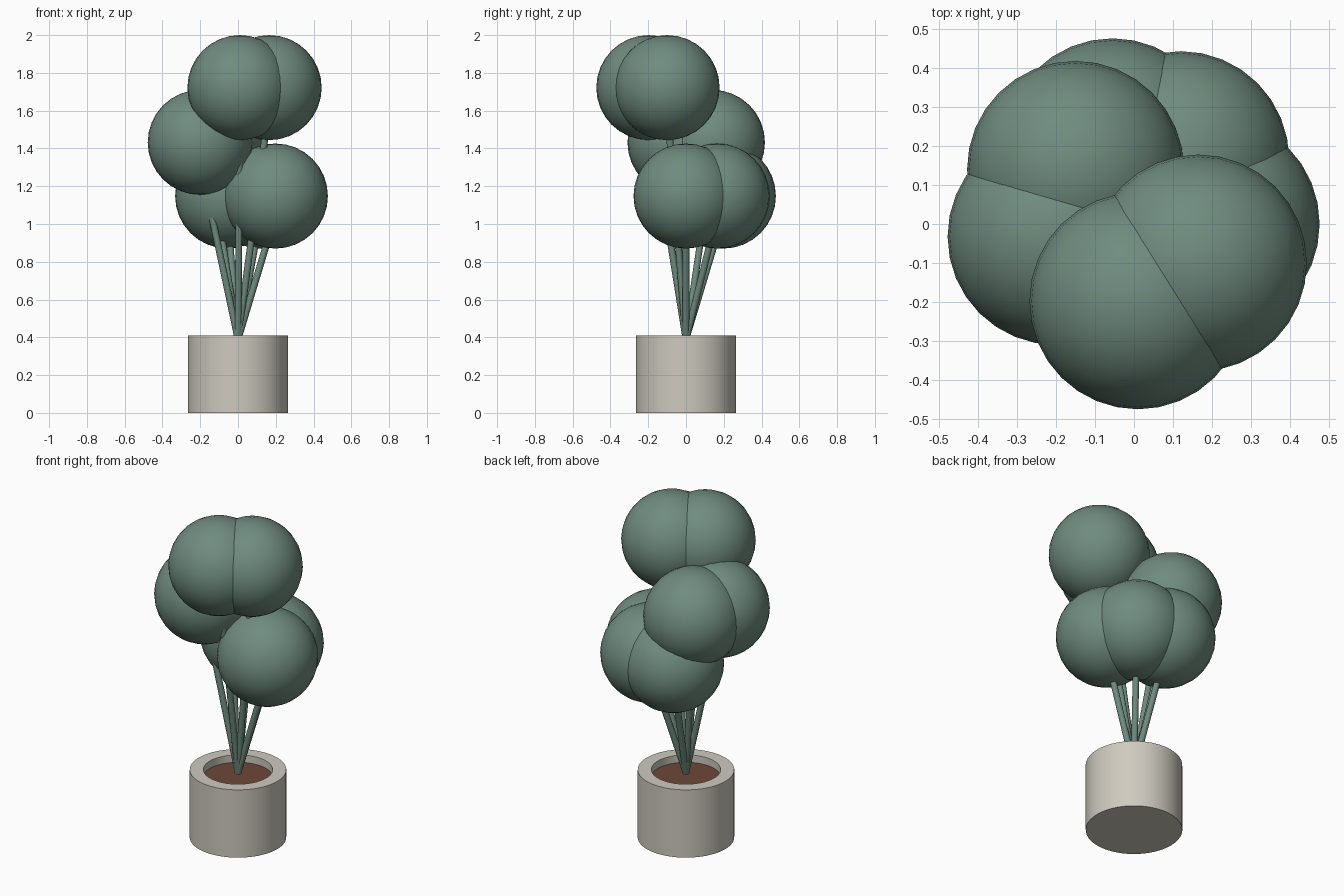
import bpy, bmesh, math
from mathutils import Vector

cube = bpy.data.objects.get("Cube")
if cube:
    bpy.data.objects.remove(cube, do_unlink=True)


def material(name, rgb):
    m = bpy.data.materials.new(name)
    m.use_nodes = True
    m.diffuse_color = (*rgb, 1)
    bsdf = next(n for n in m.node_tree.nodes if n.type == 'BSDF_PRINCIPLED')
    bsdf.inputs["Base Color"].default_value = (*rgb, 1)
    return m


green = material("leaf green", (0.16, 0.26, 0.21))
stone = material("pale stone", (0.62, 0.59, 0.52))
brown = material("soil brown", (0.15, 0.065, 0.04))


def finish(obj, name, mat):
    obj.name = name
    obj.data.materials.append(mat)
    bpy.ops.object.shade_smooth_by_angle(angle=math.radians(35))
    return obj


def lathe(name, profile, mat, steps=48):
    """Spin a radius/height profile around the z axis."""
    bm = bmesh.new()
    verts = [bm.verts.new((r, 0, z)) for r, z in profile]
    edges = [bm.edges.new(pair) for pair in zip(verts, verts[1:])]
    bmesh.ops.spin(bm, geom=verts + edges, cent=(0, 0, 0), axis=(0, 0, 1),
                   angle=math.tau, steps=steps)
    bmesh.ops.remove_doubles(bm, verts=bm.verts, dist=1e-4)
    bmesh.ops.recalc_face_normals(bm, faces=bm.faces)
    mesh = bpy.data.meshes.new(name)
    bm.to_mesh(mesh)
    bm.free()
    obj = bpy.data.objects.new(name, mesh)
    bpy.context.collection.objects.link(obj)
    bpy.ops.object.select_all(action='DESELECT')
    obj.select_set(True)
    bpy.context.view_layer.objects.active = obj
    return finish(obj, name, mat)


# Thick-walled pot and the soil inside it
lathe("pot", [(0, 0), (0.265, 0), (0.265, 0.41), (0.19, 0.41),
              (0.19, 0.33), (0, 0.33)], stone)
bpy.ops.mesh.primitive_cylinder_add(vertices=48, radius=0.19, depth=0.06,
                                    location=(0, 0, 0.335))
finish(bpy.context.object, "soil", brown)

# Foliage balls in three tiers, each on its own stem
RADIUS = 0.278
tiers = {
    "top": (1.722, [(0.01, -0.197), (0.165, -0.1)]),
    "middle": (1.432, [(-0.2, -0.032), (-0.15, 0.14)]),
    "lower": (1.148, [(0.198, 0), (0.12, 0.165), (-0.055, 0.198)]),
}
stem_base = Vector((0, 0, 0.39))
for tier, (z, spots) in tiers.items():
    for i, (x, y) in enumerate(spots, 1):
        bpy.ops.mesh.primitive_uv_sphere_add(segments=32, ring_count=16,
                                             radius=RADIUS, location=(x, y, z))
        finish(bpy.context.object, f"{tier}_foliage_ball_{i}", green)

        tip = Vector((x, y, z - 0.1))
        run = tip - stem_base
        bpy.ops.mesh.primitive_cylinder_add(
            vertices=12, radius=0.018, depth=run.length,
            location=(tip + stem_base) / 2,
            rotation=run.to_track_quat('Z', 'Y').to_euler())
        finish(bpy.context.object, f"{tier}_stem_{i}", green)
